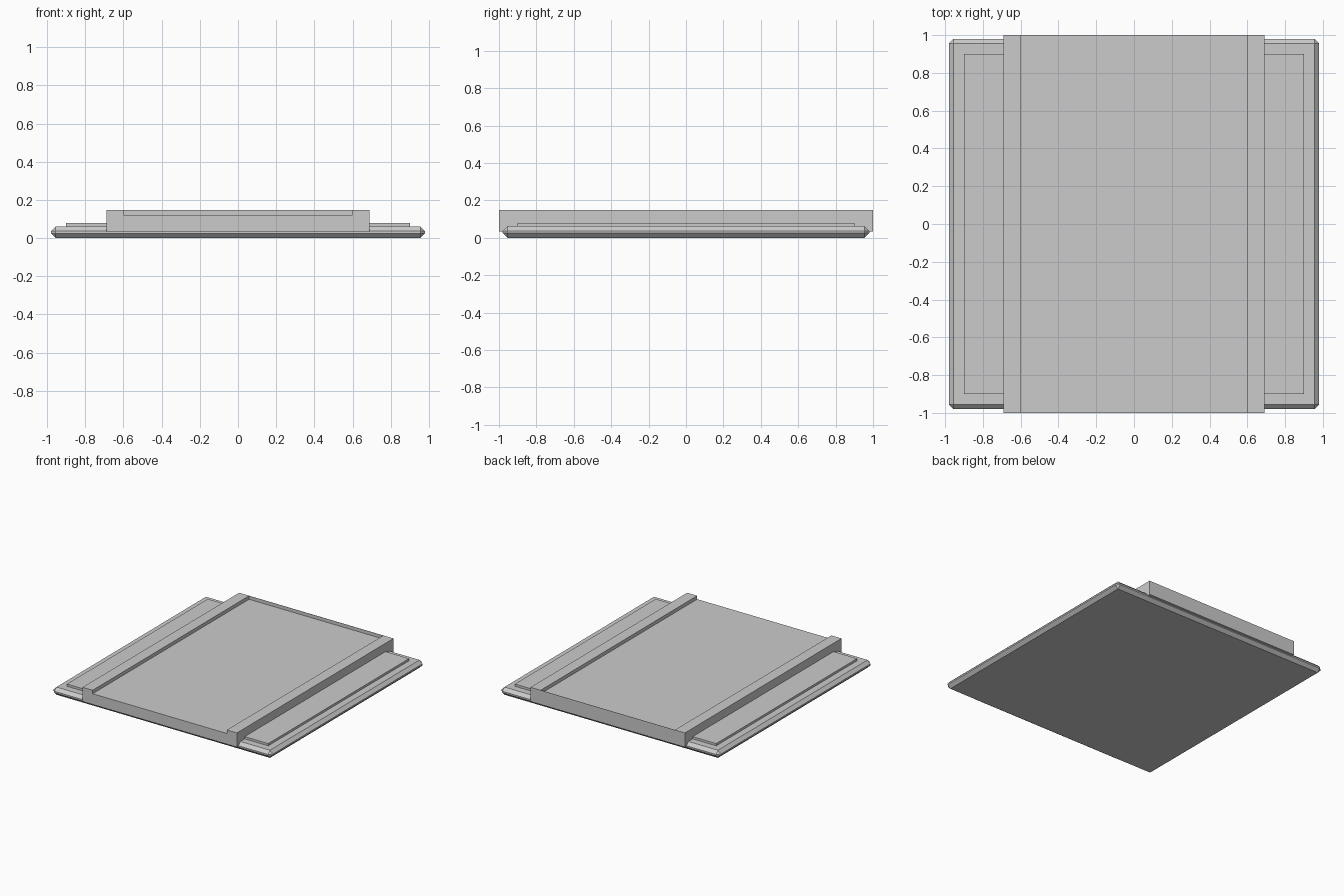
import bpy
import bmesh

cube = bpy.data.objects.get("Cube")
if cube:
    bpy.data.objects.remove(cube, do_unlink=True)

grey = bpy.data.materials.new("light_grey")
grey.use_nodes = True
colour = (0.6, 0.6, 0.6, 1)
grey.diffuse_color = colour
grey.node_tree.nodes["Principled BSDF"].inputs["Base Color"].default_value = colour


def add_object(name, bm):
    bmesh.ops.recalc_face_normals(bm, faces=bm.faces)
    mesh = bpy.data.meshes.new(name)
    bm.to_mesh(mesh)
    bm.free()
    mesh.materials.append(grey)
    obj = bpy.data.objects.new(name, mesh)
    bpy.context.collection.objects.link(obj)
    return obj


def extrude_profile(name, points, y0, y1):
    """Extrude an (x, z) outline from y0 to y1."""
    bm = bmesh.new()
    face = bm.faces.new([bm.verts.new((x, y0, z)) for x, z in points])
    result = bmesh.ops.extrude_face_region(bm, geom=[face])
    verts = [v for v in result["geom"] if isinstance(v, bmesh.types.BMVert)]
    bmesh.ops.translate(bm, verts=verts, vec=(0, y1 - y0, 0))
    return add_object(name, bm)


def box(name, x0, x1, y0, y1, z0, z1):
    return extrude_profile(name, [(x0, z0), (x1, z0), (x1, z1), (x0, z1)], y0, y1)


# Base slab with chamfered edges all round
base = box("base_slab", -0.98, 0.98, -0.98, 0.98, 0, 0.062)
bevel = base.modifiers.new("chamfer", "BEVEL")
bevel.width = 0.025
bevel.segments = 1

# Raised panels on either side of the deck
for side, sign in (("left", 1), ("right", -1)):
    x0, x1 = sorted((sign * 0.65, sign * 0.9))
    box(side + "_panel", x0, x1, -0.9, 0.9, 0.05, 0.08)

# Deck with a shallow channel between two rails
half = [(0.69, 0.033), (0.69, 0.148), (0.6, 0.148), (0.6, 0.12)]
outline = half + [(-x, z) for x, z in reversed(half)]
extrude_profile("channel_deck", outline, -1, 1)

# Thin lip closing the channel at the back
box("back_lip", -0.6, 0.6, 0.998, 1, 0.12, 0.148)
